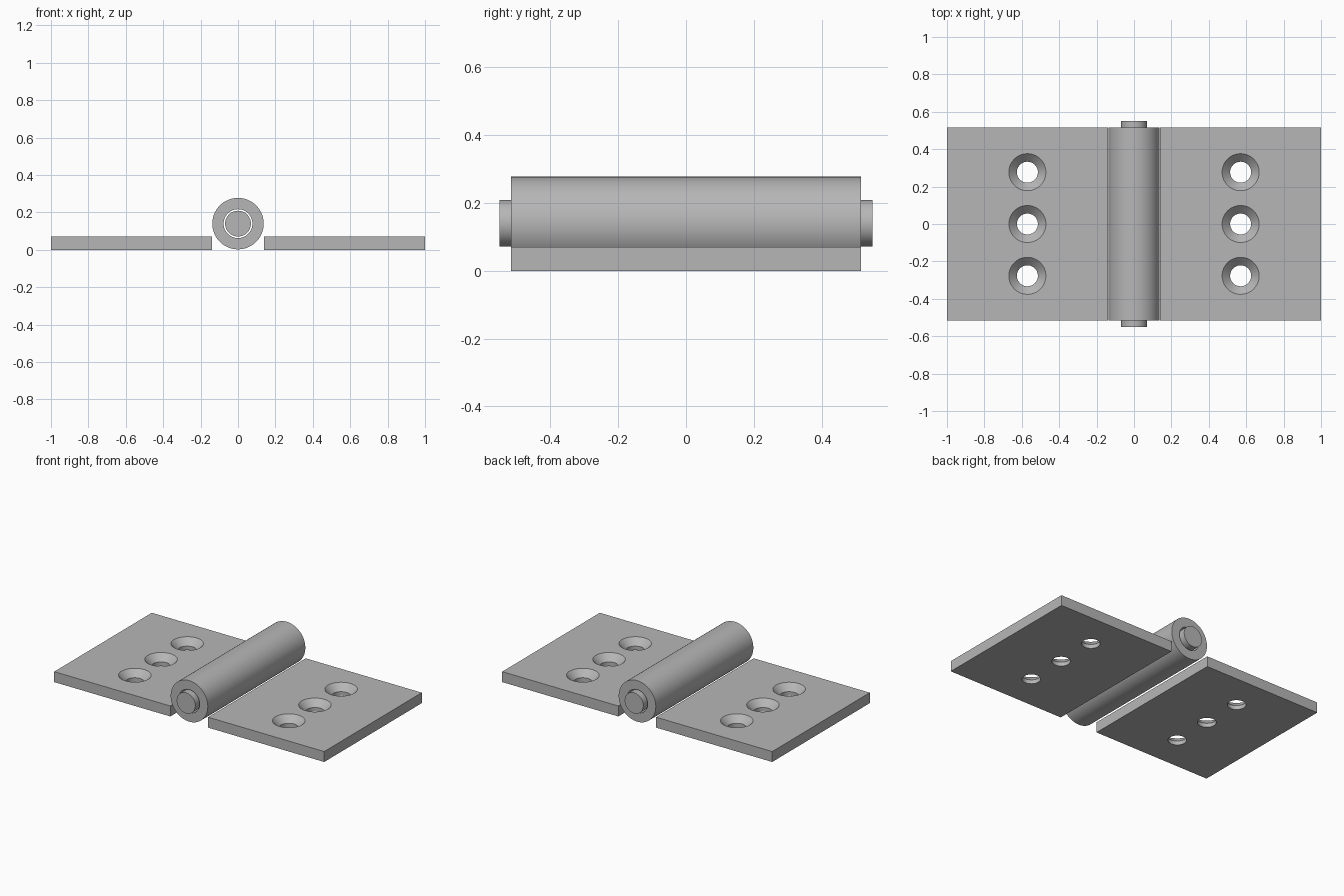
import bpy
import bmesh
from math import radians
from mathutils import Matrix

cube = bpy.data.objects.get("Cube")
if cube:
    bpy.data.objects.remove(cube, do_unlink=True)

# Main dimensions
HALF_WIDTH = 1.0
HALF_DEPTH = 0.516
THICKNESS = 0.07
BARREL_R = 0.1375
BORE_R = 0.077
PIN_R = 0.069
PIN_HALF = 0.55
AXIS_Z = 0.14
GAP_X = 0.14
HOLE_X = 0.57
HOLE_STEP = 0.277
HOLE_R = 0.056
SINK_R = 0.099
SINK_Z = THICKNESS - (SINK_R - HOLE_R)

steel = bpy.data.materials.new("grey steel")
steel.use_nodes = True
colour = (0.47, 0.47, 0.47, 1)
steel.diffuse_color = colour
steel.node_tree.nodes["Principled BSDF"].inputs["Base Color"].default_value = colour


def add_object(name, bm):
    bmesh.ops.recalc_face_normals(bm, faces=bm.faces)
    mesh = bpy.data.meshes.new(name)
    bm.to_mesh(mesh)
    bm.free()
    mesh.materials.append(steel)
    obj = bpy.data.objects.new(name, mesh)
    bpy.context.collection.objects.link(obj)
    return obj


def activate(obj):
    bpy.ops.object.select_all(action="DESELECT")
    obj.select_set(True)
    bpy.context.view_layer.objects.active = obj


def lathe(bm, profile, place, steps=64):
    """Spin a closed (radius, height) loop around z, then move it into place."""
    verts = [bm.verts.new((r, 0, h)) for r, h in profile]
    edges = [bm.edges.new((v, verts[i - 1])) for i, v in enumerate(verts)]
    before = set(bm.verts) - set(verts)
    bmesh.ops.spin(bm, geom=verts + edges, cent=(0, 0, 0), axis=(0, 0, 1),
                   angle=radians(360), steps=steps, use_merge=True)
    new = [v for v in bm.verts if v not in before]
    bmesh.ops.remove_doubles(bm, verts=new, dist=0.0001)
    new = [v for v in bm.verts if v not in before]
    bmesh.ops.transform(bm, matrix=place, verts=new)


def turned_part(name, profile):
    bm = bmesh.new()
    lathe(bm, profile, Matrix.Translation((0, 0, AXIS_Z)) @ Matrix.Rotation(radians(90), 4, "X"))
    obj = add_object(name, bm)
    activate(obj)
    bpy.ops.object.shade_smooth_by_angle(angle=radians(30))


def leaf(name, side):
    # Flat plate
    width = HALF_WIDTH - GAP_X
    bm = bmesh.new()
    bmesh.ops.create_cube(bm, size=1, matrix=Matrix.Translation(
        (side * (GAP_X + width / 2), 0, THICKNESS / 2))
        @ Matrix.Diagonal((width, 2 * HALF_DEPTH, THICKNESS, 1)))
    plate = add_object(name, bm)

    # Three countersunk screw holes
    over = 0.02
    bm = bmesh.new()
    for row in (-1, 0, 1):
        lathe(bm, [(0, -over), (HOLE_R, -over), (HOLE_R, SINK_Z),
                   (SINK_R + over, THICKNESS + over), (0, THICKNESS + over)],
              Matrix.Translation((side * HOLE_X, row * HOLE_STEP, 0)))
    cutter = add_object(name + "_hole_cutter", bm)
    cutter.hide_render = True
    cut = plate.modifiers.new("screw holes", "BOOLEAN")
    cut.operation = "DIFFERENCE"
    cut.solver = "EXACT"
    cut.object = cutter
    activate(plate)
    bpy.ops.object.modifier_apply(modifier=cut.name)
    bpy.data.objects.remove(cutter, do_unlink=True)
    bpy.ops.object.shade_smooth_by_angle(angle=radians(30))


leaf("left_leaf", 1)
leaf("right_leaf", -1)

# Hollow knuckle barrel and the pin running through it
turned_part("barrel", [(BORE_R, -HALF_DEPTH), (BARREL_R, -HALF_DEPTH),
                       (BARREL_R, HALF_DEPTH), (BORE_R, HALF_DEPTH)])
turned_part("pin", [(0, -PIN_HALF), (PIN_R, -PIN_HALF), (PIN_R, PIN_HALF), (0, PIN_HALF)])
